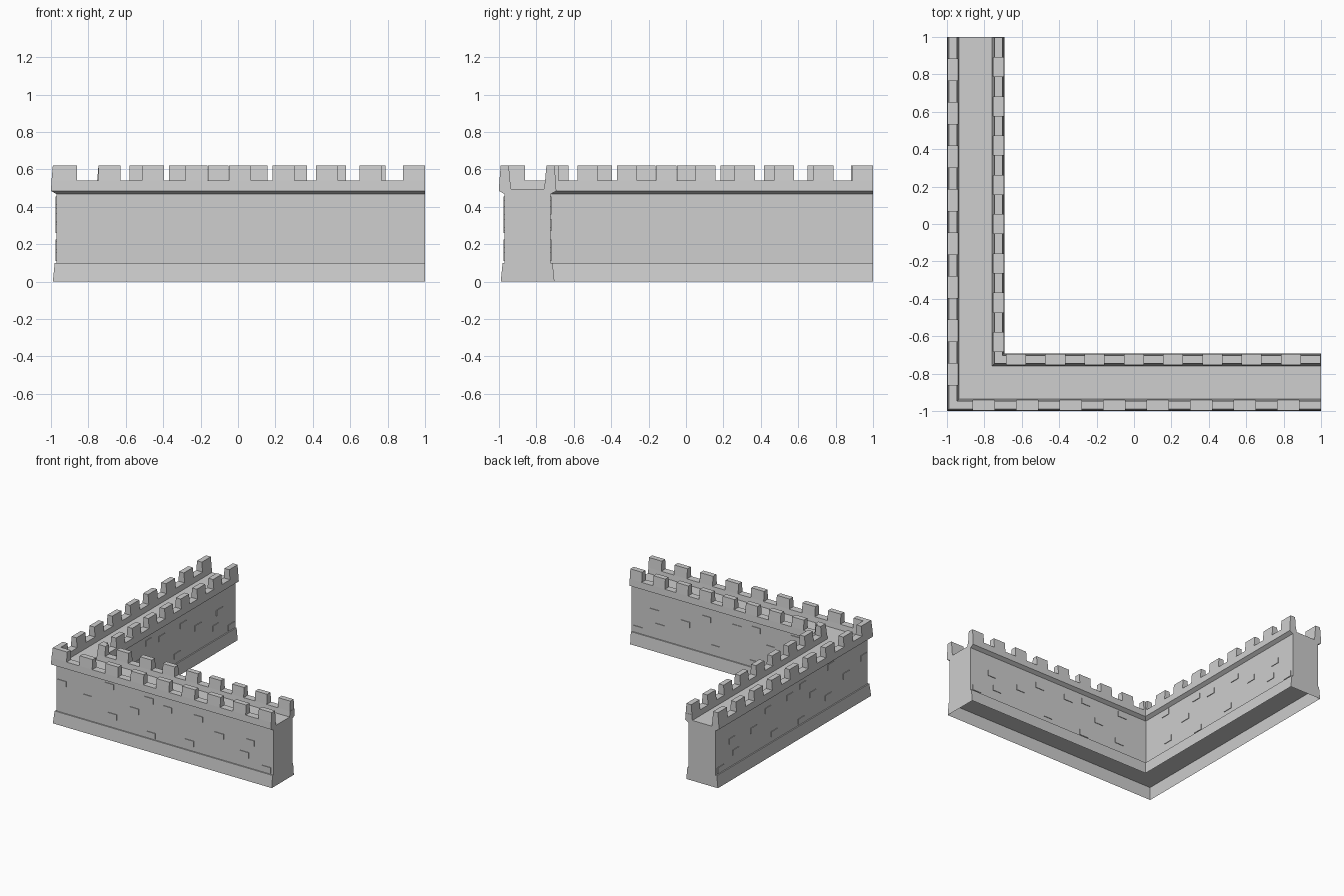
import bpy, bmesh

cube = bpy.data.objects.get("Cube")
if cube:
    bpy.data.objects.remove(cube, do_unlink=True)

stone = bpy.data.materials.new("grey_stone")
stone.use_nodes = True
stone.diffuse_color = (0.62, 0.62, 0.62, 1)
bsdf = stone.node_tree.nodes["Principled BSDF"]
bsdf.inputs["Base Color"].default_value = stone.diffuse_color
bsdf.inputs["Roughness"].default_value = 0.9

WIDTH = 0.307   # overall wall thickness at the parapet
FLOOR = 0.495   # walkway height


def make(name, build):
    bm = bmesh.new()
    build(bm)
    bmesh.ops.recalc_face_normals(bm, faces=bm.faces)
    mesh = bpy.data.meshes.new(name)
    bm.to_mesh(mesh)
    bm.free()
    mesh.materials.append(stone)
    obj = bpy.data.objects.new(name, mesh)
    bpy.context.collection.objects.link(obj)
    return obj


def loft(bm, rings, closed=True, caps=True):
    """Join rings of points into a strip, with optional end faces."""
    rings = [[bm.verts.new(p) for p in ring] for ring in rings]
    n = len(rings[0])
    for a, b in zip(rings, rings[1:]):
        for i in range(n if closed else n - 1):
            j = (i + 1) % n
            bm.faces.new((a[i], a[j], b[j], b[i]))
    if caps:
        bm.faces.new(rings[0])
        bm.faces.new(rings[-1])


def along(profile, s, swap=False):
    """Profile of (offset, height) placed at distance s along one arm."""
    pts = [(s, o - 1, z) for o, z in profile]
    return [(y, x, z) for x, y, z in pts] if swap else pts


def around_corner(profile, end):
    """Three rings: end of the front arm, mitred corner, end of the side arm."""
    corner = [(o - 1, o - 1, z) for o, z in profile]
    return [along(profile, end), corner, along(profile, end, True)]


def mirrored(profile):
    return [(WIDTH - o, z) for o, z in profile]


# Wall body: base skirt, wall face, flared parapet, sunken walkway
half = [(0.01, 0), (0.02, 0.1), (0.03, 0.1), (0.03, 0.468), (0, 0.485),
        (0.003, 0.54), (0.06, 0.54), (0.065, FLOOR)]
section = half + mirrored(half)[::-1]


def wall(bm):
    rings = around_corner(section, 1)
    loft(bm, rings, closed=False)


make("wall_body", wall)

# Underside, recessed inside the skirt
underside = [(0.02, 0.1), (WIDTH - 0.02, 0.1)]
make("wall_underside",
     lambda bm: loft(bm, around_corner(underside, 1), closed=False, caps=False))

# Merlons: tapered blocks along both edges of both arms
tooth = [(0.003, 0.54), (0.01, 0.62), (0.053, 0.62), (0.06, 0.54)]


def merlons(profile, corner_end, first, pitch, length):
    def build(bm):
        loft(bm, around_corner(profile, corner_end))
        for k in range(8):
            s = first + k * pitch
            for swap in (False, True):
                loft(bm, [along(profile, s, swap),
                          along(profile, min(s + length, 1), swap)])
    return build


make("outer_merlons", merlons(tooth, -0.86, -0.745, 0.2325, 0.1175))
make("inner_merlons", merlons(mirrored(tooth), -0.682, -0.58, 0.21, 0.108))

# Raised bricks scattered over the wall faces
bricks = [(-0.96, 0.32), (-0.73, 0.26), (-0.53, 0.41), (-0.30, 0.27),
          (-0.17, 0.39), (0.00, 0.36), (-0.15, 0.11), (0.20, 0.14),
          (0.28, 0.36), (0.47, 0.27), (0.75, 0.29), (0.70, 0.18),
          (0.90, 0.11), (-0.50, 0.17)]


def brick_faces(inner):
    def build(bm):
        for s, z in bricks:
            if inner and s < -0.7:
                continue
            block = [(0.03, z), (0.025, z), (0.025, z + 0.045), (0.03, z + 0.045)]
            if inner:
                block = mirrored(block)
            for swap in (False, True):
                loft(bm, [along(block, s, swap), along(block, s + 0.08, swap)])
    return build


make("outer_bricks", brick_faces(False))
make("inner_bricks", brick_faces(True))
